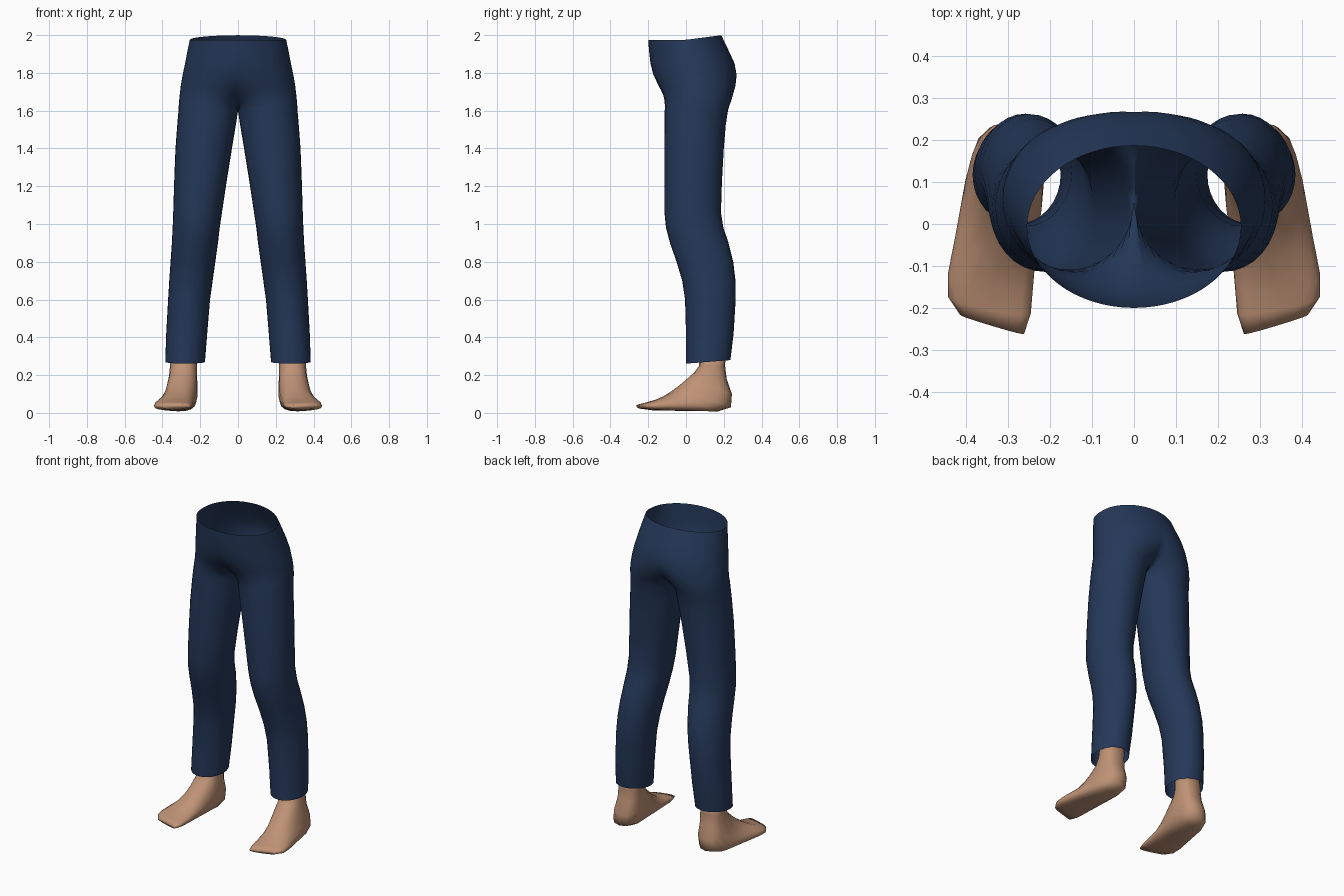
import bpy, bmesh
from math import pi, sin, cos, acos

cube = bpy.data.objects.get("Cube")
if cube:
    bpy.data.objects.remove(cube)


def material(name, color):
    mat = bpy.data.materials.new(name)
    mat.use_nodes = True
    mat.diffuse_color = color
    bsdf = mat.node_tree.nodes["Principled BSDF"]
    bsdf.inputs["Base Color"].default_value = color
    bsdf.inputs["Roughness"].default_value = 0.8
    return mat


navy = material("navy_cloth", (0.018, 0.040, 0.100, 1))
skin = material("skin", (0.52, 0.29, 0.18, 1))


def loft(name, rings, mat, closed):
    """Skin a stack of point rings; closed rings also get end caps."""
    bm = bmesh.new()
    loops = [[bm.verts.new(p) for p in ring] for ring in rings]
    n = len(loops[0])
    for low, high in zip(loops, loops[1:]):
        for i in range(n if closed else n - 1):
            j = (i + 1) % n
            bm.faces.new((low[i], low[j], high[j], high[i]))
    if closed:
        bm.faces.new(loops[0])
        bm.faces.new(loops[-1])
        bmesh.ops.recalc_face_normals(bm, faces=bm.faces)
    else:
        bmesh.ops.remove_doubles(bm, verts=bm.verts, dist=0.0005)
    mesh = bpy.data.meshes.new(name)
    bm.to_mesh(mesh)
    bm.free()
    mesh.materials.append(mat)
    mesh.shade_smooth()
    obj = bpy.data.objects.new(name, mesh)
    bpy.context.collection.objects.link(obj)
    return obj


# Trousers: height, inner x, outer x, front y, back y.
# A negative inner x means the ring is cut open at the centre plane.
TROUSERS = [
    (0.27, 0.175, 0.385, 0.00, 0.235),
    (0.42, 0.163, 0.380, 0.00, 0.252),
    (0.60, 0.148, 0.370, -0.005, 0.263),
    (0.70, 0.134, 0.364, -0.02, 0.262),
    (0.80, 0.120, 0.357, -0.05, 0.25),
    (0.90, 0.106, 0.350, -0.085, 0.225),
    (0.98, 0.097, 0.346, -0.106, 0.198),
    (1.06, 0.085, 0.343, -0.114, 0.185),
    (1.22, 0.061, 0.338, -0.115, 0.19),
    (1.40, 0.032, 0.331, -0.115, 0.20),
    (1.52, 0.012, 0.322, -0.114, 0.21),
    (1.60, 0.0, 0.315, -0.113, 0.222),
    (1.64, -0.025, 0.313, -0.114, 0.235),
    (1.68, -0.08, 0.309, -0.120, 0.248),
    (1.73, -0.17, 0.303, -0.145, 0.262),
    (1.79, -0.24, 0.293, -0.173, 0.268),
    (1.85, -0.27, 0.280, -0.188, 0.257),
    (1.92, -0.267, 0.267, -0.196, 0.225),
    (1.975, -0.255, 0.255, -0.20, 0.187),
]
STEPS = 32
rings = []
for z, x0, x1, y0, y1 in TROUSERS:
    cx, rx, cy, ry = (x0 + x1) / 2, (x1 - x0) / 2, (y0 + y1) / 2, (y1 - y0) / 2
    reach = pi if x0 >= 0 else acos(-cx / rx)
    ring = []
    for k in range(STEPS + 1):
        t = reach * (2 * k / STEPS - 1)
        x, y = cx + rx * cos(t), cy + ry * sin(t)
        lift = 0.0
        if z == TROUSERS[0][0]:        # hem hangs lower at the front
            lift = 0.08 * (y - cy)
        elif z == TROUSERS[-1][0]:     # waist rises at the back
            lift = 0.13 * max(0, y)
        ring.append((max(0, x), y, z + lift))
    rings.append(ring)
trousers = loft("trousers", rings, navy, closed=False)
mirror = trousers.modifiers.new("mirror", "MIRROR")
mirror.merge_threshold = 0.001

# Foot: front/top point (y, z), back/sole point (y, z), inner x, outer x.
# The sections turn from level at the ankle to upright at the toes.
FOOT = [
    (0.07, 0.31, 0.21, 0.31, 0.215, 0.355),
    (0.07, 0.25, 0.207, 0.25, 0.217, 0.360),
    (0.045, 0.215, 0.215, 0.18, 0.217, 0.365),
    (0.00, 0.175, 0.243, 0.10, 0.214, 0.378),
    (-0.04, 0.142, 0.238, 0.03, 0.215, 0.392),
    (-0.08, 0.113, 0.17, 0.008, 0.222, 0.408),
    (-0.12, 0.088, 0.02, 0.010, 0.232, 0.430),
    (-0.16, 0.070, -0.10, 0.012, 0.240, 0.444),
    (-0.205, 0.056, -0.18, 0.014, 0.246, 0.444),
    (-0.243, 0.045, -0.235, 0.022, 0.262, 0.415),
]
SIDES = 16


def squared(v):
    """Push a sine or cosine outward for a boxier section."""
    return abs(v) ** 0.8 * (1 if v > 0 else -1)


for name, side in (("left_foot", 1), ("right_foot", -1)):
    sections = []
    for i, (fy, fz, by, bz, x0, x1) in enumerate(FOOT):
        skew = 0.3 * max(0, i - 6) / 3     # big toe reaches further forward
        section = []
        for k in range(SIDES):
            t = 2 * pi * k / SIDES
            dx = (x1 - x0) / 2 * squared(cos(t))
            s = (1 + squared(sin(t))) / 2
            section.append((side * ((x0 + x1) / 2 + dx),
                            by + (fy - by) * s + skew * dx,
                            bz + (fz - bz) * s))
        sections.append(section)
    loft(name, sections, skin, closed=True)
